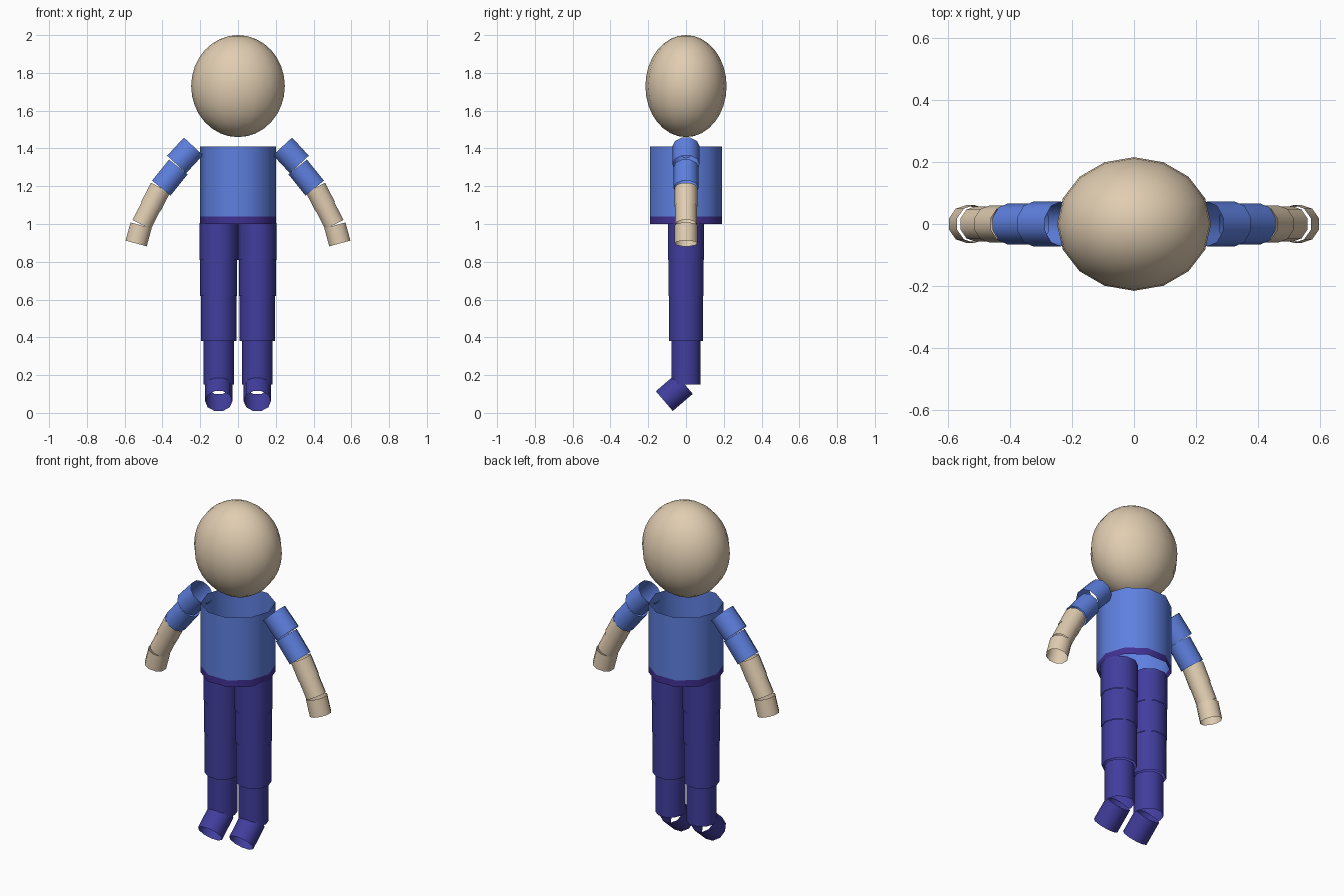
import bpy, bmesh, math
from mathutils import Vector

if "Cube" in bpy.data.objects:
    bpy.data.objects.remove(bpy.data.objects["Cube"])

SIDES = 10


def material(name, rgb):
    m = bpy.data.materials.new(name)
    m.diffuse_color = (*rgb, 1)
    m.use_nodes = True
    m.node_tree.nodes["Principled BSDF"].inputs["Base Color"].default_value = m.diffuse_color
    return m


skin = material("skin", (0.75, 0.61, 0.44))
shirt_blue = material("shirt blue", (0.112, 0.215, 0.74))
trouser_blue = material("trouser blue", (0.053, 0.047, 0.34))
belt_purple = material("belt purple", (0.053, 0.03, 0.29))


def finish(name, bm, mat):
    me = bpy.data.meshes.new(name)
    bm.to_mesh(me)
    bm.free()
    ob = bpy.data.objects.new(name, me)
    bpy.context.collection.objects.link(ob)
    me.materials.append(mat)
    for o in bpy.context.selected_objects:
        o.select_set(False)
    ob.select_set(True)
    bpy.context.view_layer.objects.active = ob
    bpy.ops.object.shade_smooth_by_angle(angle=math.radians(60))
    return ob


def tube(name, start, end, radius, mat, corner=(1, 0, 0)):
    """Open-ended ten-sided tube with one corner pointing along `corner`."""
    start, end, u = Vector(start), Vector(end), Vector(corner)
    v = (end - start).normalized().cross(u)
    bm = bmesh.new()
    rings = []
    for centre in (start, end):
        rings.append([])
        for i in range(SIDES):
            a = 2 * math.pi * i / SIDES
            offset = u * math.cos(a) + v * math.sin(a)
            rings[-1].append(bm.verts.new(centre + offset * radius))
    low, high = rings
    for i in range(SIDES):
        j = (i + 1) % SIDES
        bm.faces.new((low[i], low[j], high[j], high[i]))
    return finish(name, bm, mat)


# head
bm = bmesh.new()
bmesh.ops.create_uvsphere(bm, u_segments=16, v_segments=16, radius=1)
bmesh.ops.scale(bm, vec=(0.248, 0.215, 0.27), verts=bm.verts)
bmesh.ops.translate(bm, vec=(0, 0, 1.73), verts=bm.verts)
finish("head", bm, skin)

# torso and belt
tube("shirt_body", (0, 0, 1.04), (0, 0, 1.41), 0.2, shirt_blue)
tube("belt", (0, 0, 1.0), (0, 0, 1.04), 0.2, belt_purple)

# arm pieces: name, start (x, z), end (x, z), radius, material
arm = [
    ("upper_sleeve", (0.236, 1.411), (0.325, 1.315), 0.072, shirt_blue),
    ("lower_sleeve", (0.316, 1.302), (0.406, 1.190), 0.066, shirt_blue),
    ("upper_forearm", (0.410, 1.192), (0.463, 1.090), 0.060, skin),
    ("lower_forearm", (0.460, 1.095), (0.510, 0.997), 0.057, skin),
    ("hand", (0.513, 0.993), (0.539, 0.897), 0.061, skin),
]
# leg pieces: name, start (y, z), end (y, z), radius
leg = [
    ("upper_thigh", (0, 0.81), (0, 1.005), 0.101),
    ("lower_thigh", (0, 0.62), (0, 0.81), 0.098),
    ("upper_shin", (0, 0.38), (0, 0.62), 0.095),
    ("lower_shin", (0, 0.15), (0, 0.38), 0.081),
    ("foot", (-0.115, 0.0625), (-0.009, 0.153), 0.0725),
]
for side, s in (("left", 1), ("right", -1)):
    for name, a, b, r, mat in arm:
        # run the tube upwards so the corner axis stays consistent
        tube(f"{side}_{name}", (s * b[0], 0, b[1]), (s * a[0], 0, a[1]), r, mat, (0, 1, 0))
    for name, a, b, r in leg:
        tube(f"{side}_{name}", (s * 0.102, *a), (s * 0.102, *b), r, trouser_blue)
